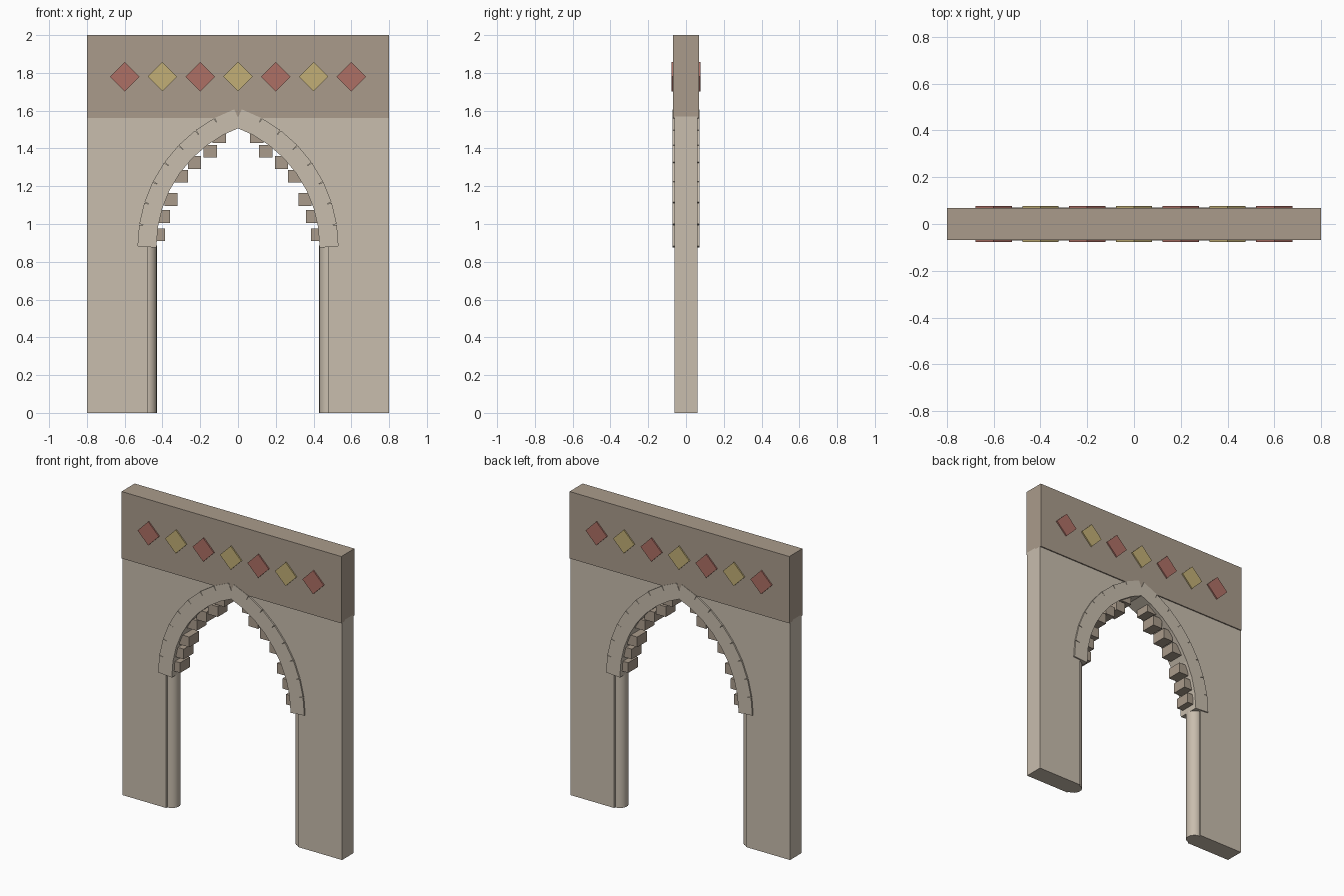
import bpy, bmesh
from math import sin, cos, pi, acos, radians
from mathutils import Matrix

if "Cube" in bpy.data.objects:
    bpy.data.objects.remove(bpy.data.objects["Cube"])

C, R, SPRING = 0.24, 0.72, 0.88      # arch centre offset, mid radius, springing height
APEX = acos(C / R)
N = 8                                # voussoirs per side


def mat(name, col):
    m = bpy.data.materials.new(name)
    m.diffuse_color = (*col, 1)
    m.use_nodes = True
    m.node_tree.nodes["Principled BSDF"].inputs["Base Color"].default_value = m.diffuse_color
    return m


STONE = mat("light_stone", (0.58, 0.51, 0.42))
DARK = mat("dark_stone", (0.40, 0.33, 0.26))
RED = mat("red_tile", (0.42, 0.16, 0.13))
GOLD = mat("gold_tile", (0.54, 0.43, 0.18))


def finish(name, bm, material):
    bmesh.ops.recalc_face_normals(bm, faces=bm.faces)
    me = bpy.data.meshes.new(name)
    bm.to_mesh(me)
    bm.free()
    me.materials.append(material)
    ob = bpy.data.objects.new(name, me)
    bpy.context.collection.objects.link(ob)
    return ob


def add_box(bm, x, z, size, tilt=0.0):
    bmesh.ops.create_cube(bm, size=1, matrix=Matrix.Translation((x, 0, z))
                          @ Matrix.Rotation(tilt, 4, 'Y') @ Matrix.Diagonal((*size, 1)))


# wall with pointed opening
left = [(C - R * cos(APEX * i / 24), SPRING + R * sin(APEX * i / 24)) for i in range(25)]
right = [(-x, z) for x, z in reversed(left[:-1])]
outline = ([(-0.8, 0), (C - R, 0)] + left + right
           + [(R - C, 0), (0.8, 0), (0.8, 1.57), (-0.8, 1.57)])
bm = bmesh.new()
face = bm.faces.new([bm.verts.new((x, -0.061, z)) for x, z in outline])
ext = bmesh.ops.extrude_face_region(bm, geom=[face])
bmesh.ops.translate(bm, vec=(0, 0.122, 0),
                    verts=[v for v in ext["geom"] if isinstance(v, bmesh.types.BMVert)])
bmesh.ops.triangulate(bm, faces=[f for f in bm.faces if len(f.verts) > 4])
finish("wall", bm, STONE)

# frieze above the wall
bm = bmesh.new()
add_box(bm, 0, 1.78, (1.6, 0.137, 0.44))
finish("frieze", bm, DARK)

# diamond tiles, showing on both faces
for i in range(7):
    bm = bmesh.new()
    add_box(bm, -0.6 + 0.2 * i, 1.78, (0.11, 0.154, 0.11), radians(45))
    finish("diamond_tile", bm, GOLD if i % 2 else RED)

# jamb columns
for s in (-1, 1):
    bpy.ops.mesh.primitive_cylinder_add(vertices=24, radius=0.05, depth=0.885,
                                        location=(s * 0.48, 0, 0.4425))
    col = bpy.context.object
    col.name = "jamb_column"
    col.data.materials.append(STONE)
    bpy.ops.object.shade_smooth_by_angle(angle=radians(40))

# arch stones, straight blocks set along the curve
step = APEX / N
bm = bmesh.new()
for s in (-1, 1):
    for i in range(N):
        a = (i + 0.5) * step
        add_box(bm, s * (R * cos(a) - C), SPRING + R * sin(a),
                (0.1, 0.142, 0.74 * step), -s * a)
finish("arch_stones", bm, STONE)

# stepped blocks under the arch
steps = [(0.421, 0.943), (0.395, 1.04), (0.355, 1.13), (0.30, 1.253),
         (0.231, 1.326), (0.147, 1.385), (0.099, 1.463)]
bm = bmesh.new()
for s in (-1, 1):
    for x, z in steps:
        add_box(bm, s * x, z, (0.07, 0.1, 0.067))
finish("stepped_blocks", bm, DARK)
